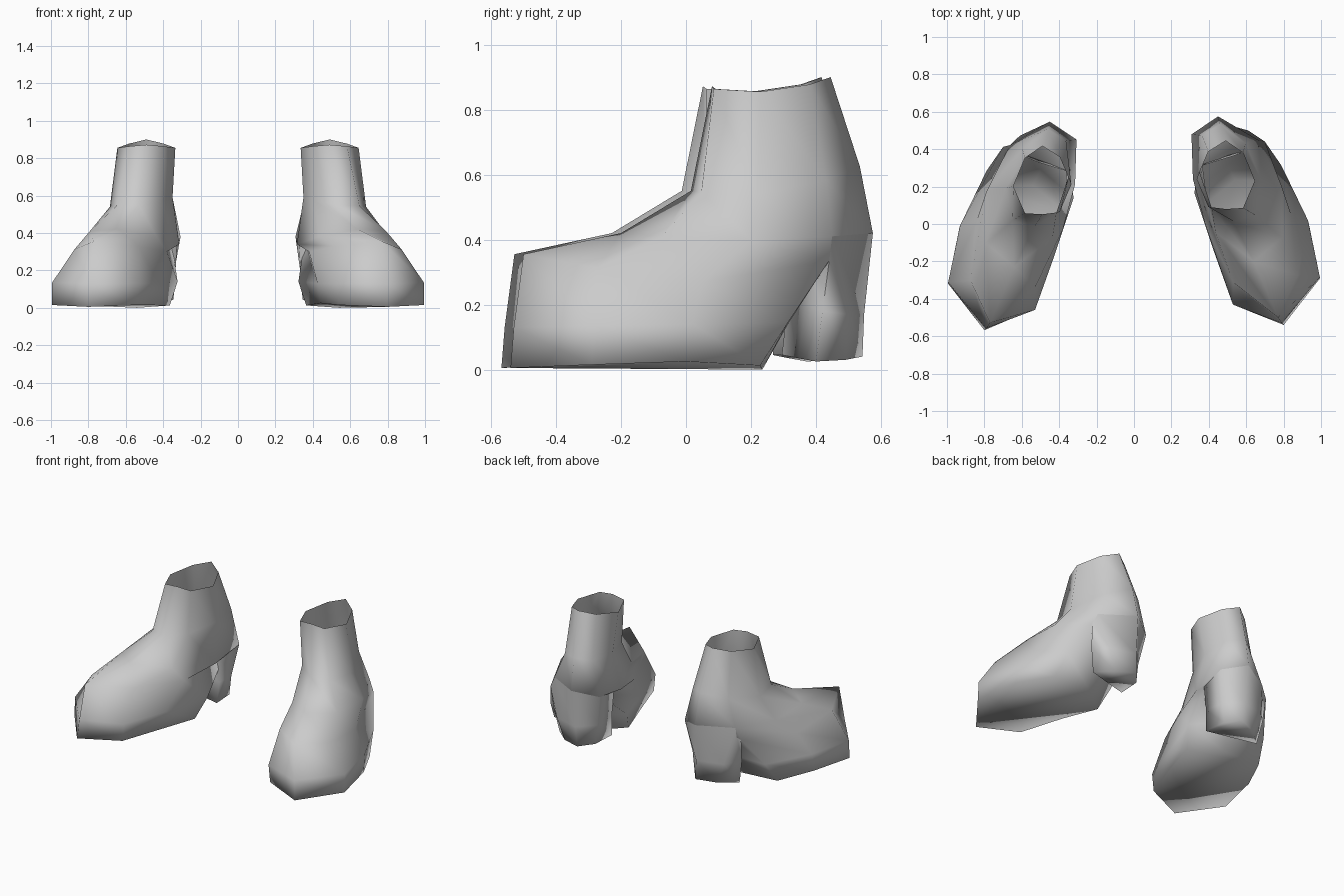
import bpy
import bmesh
from math import radians
from mathutils import Vector

cube = bpy.data.objects.get("Cube")
if cube:
    bpy.data.objects.remove(cube, do_unlink=True)

grey = bpy.data.materials.new("plain grey")
grey.use_nodes = True
grey.diffuse_color = (0.6, 0.6, 0.6, 1)
grey.node_tree.nodes["Principled BSDF"].inputs["Base Color"].default_value = (0.6, 0.6, 0.6, 1)


def ring(front, outer, back, inner, side=.7, toe=.75, rear=.73):
    """Eight-sided section: four main points with a weighted corner between each."""
    main = [Vector(p) for p in (front, outer, back, inner)]
    weights = (toe, side, rear, side)
    centre = sum(main, Vector()) / 4
    points = []
    for i, p in enumerate(main):
        j = (i + 1) % 4
        q = main[j]
        corner = centre + (p - centre) * weights[i] + (q - centre) * weights[j]
        corner.z = (p.z + q.z) / 2
        points += [p, corner]
    return points


def loft(name, sections, side, shift):
    """Skin the sections from top to bottom, leaving the top open."""
    bm = bmesh.new()
    loops = []
    for section in sections:
        loops.append([bm.verts.new((side * x, y + shift, z)) for x, y, z in section])
    for upper, lower in zip(loops, loops[1:]):
        for i in range(len(upper)):
            j = (i + 1) % len(upper)
            face = [upper[i], lower[i], lower[j], upper[j]]
            bm.faces.new(face if side > 0 else face[::-1])
    cap = loops[-1]
    bm.faces.new(cap[::-1] if side > 0 else cap)
    mesh = bpy.data.meshes.new(name)
    bm.to_mesh(mesh)
    bm.free()
    mesh.materials.append(grey)
    obj = bpy.data.objects.new(name, mesh)
    bpy.context.collection.objects.link(obj)
    bpy.ops.object.select_all(action='DESELECT')
    obj.select_set(True)
    bpy.context.view_layer.objects.active = obj
    bpy.ops.object.shade_smooth_by_angle(angle=radians(120))


# Boot sections: front, outer, back and inner point of each level
opening = ring((.49, .08, .872), (.645, .23, .855), (.49, .445, .9), (.335, .24, .855),
               side=.6, toe=.9)
ankle = ring((.53, .015, .55), (.685, .22, .54), (.46, .535, .625), (.35, .28, .59))
instep = ring((.64, -.2, .42), (.79, .2, .4), (.45, .575, .42), (.315, .24, .34),
              side=.75, toe=.68, rear=.67)
toe_top = ring((.77, -.5, .355), (.84, .05, .27), (.53, .46, .4), (.38, 0, .3),
               side=.75, toe=.62, rear=.88)
side_wall = ring((.79, -.53, .13), (.93, .02, .14), (.5, .32, .15), (.425, -.14, .13),
                 side=.92, toe=.66, rear=.75)
sole = ring((.8, -.54, .005), (.935, 0, .025), (.54, .235, 0), (.44, -.15, .025),
            side=.92, toe=.66, rear=.68)
boot = [opening, ankle, instep, toe_top, side_wall, sole]

# Heel sections: the top one continues the back of the instep and meets the foot
heel = [
    instep[3:6] + [(.325, .3, .36), (.52, .36, .4), toe_top[3]],
    [(.61, .5, .17), (.44, .548, .17), (.345, .45, .17),
     (.335, .31, .18), (.5, .37, .2), (.69, .42, .18)],
    [(.56, .49, .03), (.43, .543, .04), (.36, .45, .04),
     (.345, .295, .045), (.5, .345, .035), (.66, .4, .025)],
]

# A pair of boots, the right one set slightly forward
for label, side, shift in (("left", 1, 0), ("right", -1, -.028)):
    loft(label + "_boot_upper", boot, side, shift)
    loft(label + "_boot_heel", heel, side, shift)
